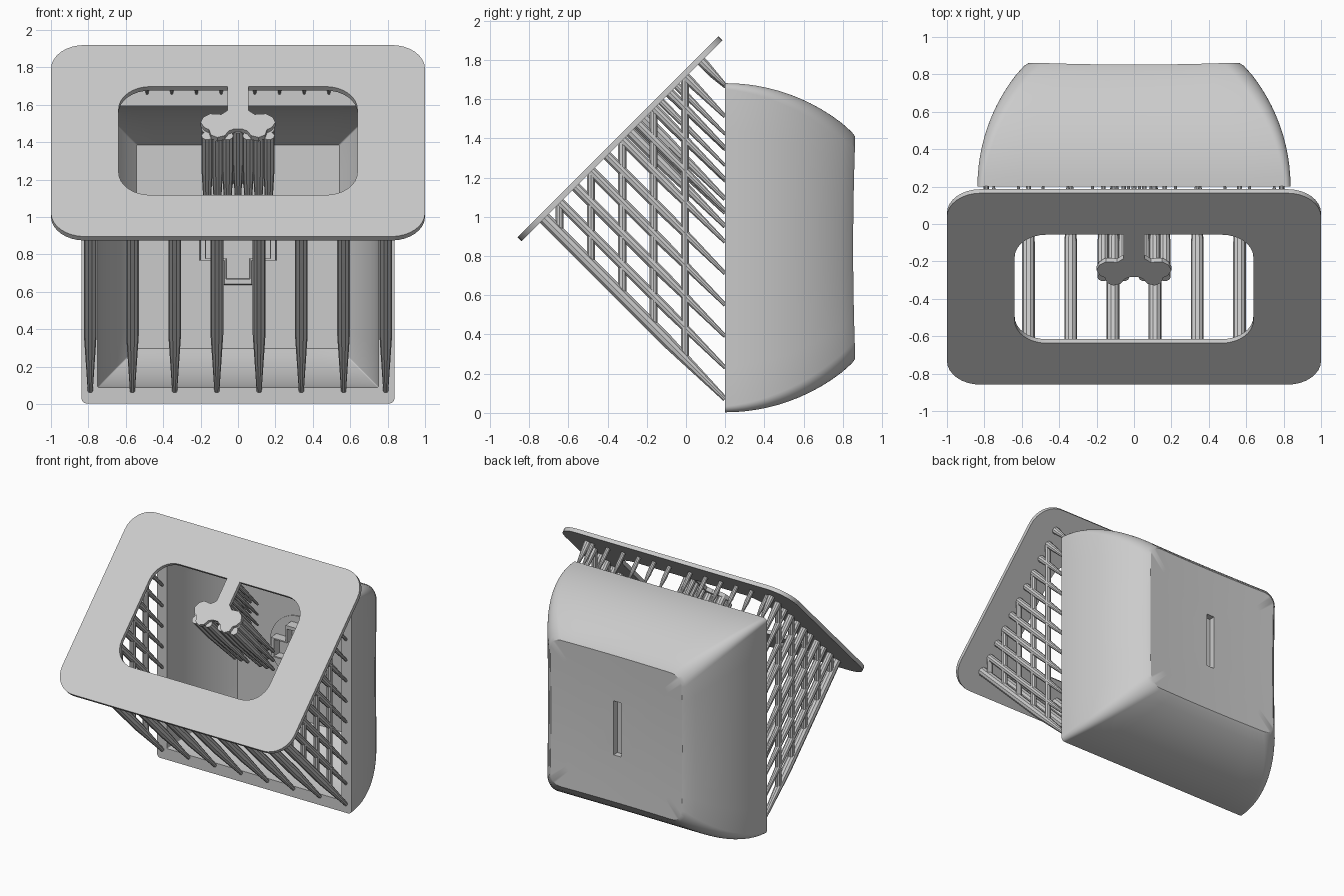
import bpy, bmesh, math
from mathutils import Vector

cube = bpy.data.objects.get("Cube")
if cube:
    bpy.data.objects.remove(cube)

grey = bpy.data.materials.new("light_grey")
grey.use_nodes = True
COLOR = (0.6, 0.6, 0.6, 1)
grey.diffuse_color = COLOR
for node in grey.node_tree.nodes:
    if node.type == 'BSDF_PRINCIPLED':
        node.inputs["Base Color"].default_value = COLOR

S = math.sqrt(0.5)
PLATE_CENTRE = Vector((0, -0.347, 1.408))
PLATE_UP, PLATE_OUT = Vector((0, S, S)), Vector((0, -S, S))
THICK = 0.03
GAP = 1.72          # z - y on the underside of the tilted plate
RIM_Y = 0.2         # front plane of the shell
MID_Z = 0.842


def finish(name, bm, smooth=True):
    bmesh.ops.recalc_face_normals(bm, faces=bm.faces[:])
    mesh = bpy.data.meshes.new(name)
    bm.to_mesh(mesh)
    bm.free()
    mesh.materials.append(grey)
    obj = bpy.data.objects.new(name, mesh)
    bpy.context.collection.objects.link(obj)
    bpy.ops.object.select_all(action='DESELECT')
    obj.select_set(True)
    bpy.context.view_layer.objects.active = obj
    if smooth:
        bpy.ops.object.shade_smooth_by_angle(angle=math.radians(32))
    return obj


def rounded_rect(w, h, r, arc=8, side=8):
    """Outline of half sizes w, h, with points along the sides too."""
    corners = []
    for i, (sx, sy) in enumerate([(1, 1), (-1, 1), (-1, -1), (1, -1)]):
        for k in range(arc + 1):
            a = math.pi / 2 * (i + k / arc)
            corners.append(Vector((sx * (w - r) + r * math.cos(a),
                                   sy * (h - r) + r * math.sin(a))))
    pts = []
    for i, p in enumerate(corners):
        pts.append(p)
        if i % (arc + 1) == arc:
            q = corners[(i + 1) % len(corners)]
            pts += [p.lerp(q, k / side) for k in range(1, side)]
    return pts


def bridge(bm, a, b):
    n = len(a)
    for i in range(n):
        j = (i + 1) % n
        bm.faces.new((a[i], a[j], b[j], b[i]))


def on_plate(u, v, depth=0):
    return Vector((u, 0, 0)) + PLATE_CENTRE + PLATE_UP * v - PLATE_OUT * depth


def rod(bm, stations, sides=10):
    """Tube through (point, radius) stations on one straight line."""
    axis = (stations[-1][0] - stations[0][0]).normalized()
    e1 = Vector((1, 0, 0))
    e2 = axis.cross(e1).normalized()
    prev = None
    for p, r in stations:
        ring = []
        for k in range(sides):
            a = 2 * math.pi * k / sides
            ring.append(bm.verts.new(p + r * (math.cos(a) * e1 + math.sin(a) * e2)))
        if prev:
            bridge(bm, prev, ring)
        else:
            bm.faces.new(ring)
        prev = ring
    bm.faces.new(prev)


def strut(bm, x, s, r, end_y=RIM_Y, taper=0.3):
    """Rod square to the plate along y + z = s, thinned where it meets the shell."""
    y0 = (s - GAP) / 2
    y1 = max(y0 + 0.02, end_y - taper)
    stations = [(y0, r), (y1, r), (end_y, r * 0.4)]
    rod(bm, [(Vector((x, y, s - y)), rad) for y, rad in stations])


# Shell: curved hollow body, lofted from back face round the rim to the inside
def arc_drop(t, depth, drop):
    radius = (depth ** 2 + drop ** 2) / (2 * drop)
    return radius - math.sqrt(radius ** 2 - (t * depth) ** 2)


def shell_ring(bm, w, h, r, y, dish):
    ring = []
    for p in rounded_rect(w, h, r):
        sag = dish * (2 - (p.x / 0.585) ** 2 - (p.y / 0.59) ** 2)
        ring.append(bm.verts.new((p.x, y - max(sag, 0), MID_Z + p.y)))
    return ring


STEPS = 12
bm = bmesh.new()
rings = [shell_ring(bm, 0.585 * k, 0.59 * k, 0.09 * k, 0.865, 0.012)
         for k in (0.25, 0.5, 0.75, 0.965)]
for i in range(STEPS, -1, -1):
    t = i / STEPS
    d = arc_drop(t, 0.65, 0.25)
    rings.append(shell_ring(bm, 0.837 - d, 0.839 - d, 0.03 + 0.07 * t,
                            RIM_Y + 0.65 * t, 0.012 * t ** 3))
for i in range(STEPS + 1):
    t = i / STEPS
    d = arc_drop(t, 0.57, 0.208)
    rings.append(shell_ring(bm, 0.75 - d, 0.752 - d, 0.006, RIM_Y + 0.57 * t, 0))
for a, b in zip(rings, rings[1:]):
    bridge(bm, a, b)
bm.faces.new(rings[0])
bm.faces.new(rings[-1])
shell = finish("shell", bm)

# Slot recessed in the back of the shell
bm = bmesh.new()
bmesh.ops.create_cube(bm, size=1)
for v in bm.verts:
    v.co = Vector((v.co.x * 0.066, 0.88 + v.co.y * 0.17, MID_Z + v.co.z * 0.42))
cutter = finish("slot_cutter", bm, smooth=False)
cutter.hide_render = True
cut = shell.modifiers.new("slot", 'BOOLEAN')
cut.operation, cut.solver, cut.object = 'DIFFERENCE', 'EXACT', cutter
bpy.context.view_layer.objects.active = shell
bpy.ops.object.modifier_apply(modifier=cut.name)
bpy.data.objects.remove(cutter)

# Round pad and cross-shaped socket on the inner back wall
bm = bmesh.new()
rod(bm, [(Vector((0, y, MID_Z)), 0.26) for y in (0.775, 0.762)], sides=48)
finish("inner_pad", bm)
bm = bmesh.new()
a, b = 0.075, 0.205
cross = [(a, b), (a, a), (b, a), (b, -a), (a, -a), (a, -b),
         (-a, -b), (-a, -a), (-b, -a), (-b, a), (-a, a), (-a, b)]
loops = [[bm.verts.new((x * k, y, MID_Z + z * k)) for x, z in cross]
         for k, y in ((1, 0.765), (0.98, 0.69), (0.85, 0.69), (0.83, 0.755))]
for p, q in zip(loops, loops[1:]):
    bridge(bm, p, q)
bm.faces.new(loops[-1])
finish("inner_cross", bm, smooth=False)

# Tilted plate with a rounded window
bm = bmesh.new()
loops = []
for (w, h, r), depth in (((1, 0.724, 0.18), 0), ((1, 0.724, 0.18), THICK),
                         ((0.638, 0.41, 0.17), THICK), ((0.638, 0.41, 0.17), 0)):
    loops.append([bm.verts.new(on_plate(p.x, p.y, depth)) for p in rounded_rect(w, h, r)])
for i in range(4):
    bridge(bm, loops[i], loops[(i + 1) % 4])
finish("window_plate", bm)

# Tongue with a lobed end hanging into the window
half = [(0.055, 0.41), (0.055, 0.23), (0.09, 0.2), (0.15, 0.205), (0.185, 0.18),
        (0.2, 0.14), (0.18, 0.1), (0.155, 0.085), (0.145, 0.045), (0.11, 0.025),
        (0.07, 0.04), (0.05, 0.075), (0.02, 0.09)]
outline = half + [(-x, v) for x, v in reversed(half)]
bm = bmesh.new()
top, low = [[bm.verts.new(on_plate(x, v, d)) for x, v in outline] for d in (0, THICK)]
bridge(bm, top, low)
bm.faces.new(top)
bm.faces.new(low)
finish("window_tongue", bm, smooth=False)

# Struts between plate and shell rim
FIRST, PITCH, SIDE_X = 0.27, 0.16, 0.79
bm = bmesh.new()
for i in range(1, 7):
    strut(bm, -SIDE_X + i * SIDE_X * 2 / 7, FIRST, 0.034)
finish("bottom_struts", bm)

bm = bmesh.new()
for i in range(6):
    for sign in (-1, 1):
        strut(bm, sign * (0.09 + 0.132 * i), 1.86, 0.017, taper=0.06)
finish("top_struts", bm)

for name, sign in (("left", 1), ("right", -1)):
    bm = bmesh.new()
    for k in range(11):
        strut(bm, sign * SIDE_X, FIRST + k * PITCH, 0.034 if k == 0 else 0.026)
    finish(name + "_side_struts", bm)
    # Upright braces crossing the side struts
    bm = bmesh.new()
    for k in range(1, 10, 2):
        y = (FIRST + k * PITCH - GAP) / 2
        rod(bm, [(Vector((sign * SIDE_X, y, z)), 0.022) for z in (FIRST - y, y + GAP)])
    finish(name + "_side_braces", bm)

# Bundle of struts behind the tongue
bm = bmesh.new()
for i in range(-3, 4):
    for s in (1.15, 1.22, 1.29):
        if abs(i) > 0 or s > 1.2:
            strut(bm, i * 0.055, s, 0.03)
for s in (1.38, 1.46, 1.54, 1.62):
    for x in (-0.03, 0.03):
        strut(bm, x, s, 0.02)
finish("tongue_struts", bm)
